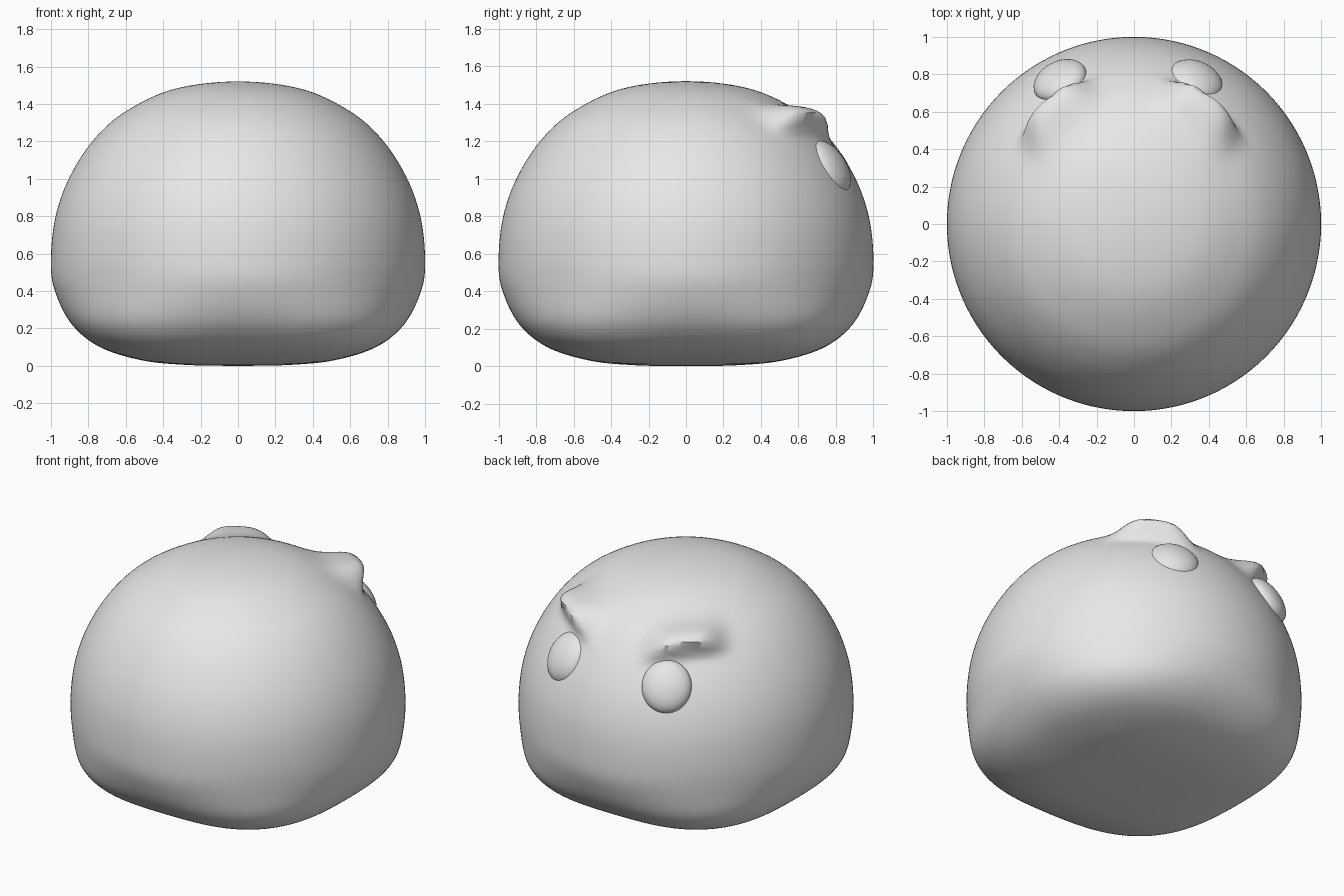
import bpy, bmesh, math
from mathutils import Vector, Matrix

cube = bpy.data.objects.get("Cube")
if cube:
    bpy.data.objects.remove(cube, do_unlink=True)

grey = bpy.data.materials.new("plain_grey")
grey.use_nodes = True
colour = (0.8, 0.8, 0.8, 1)
grey.diffuse_color = colour
grey.node_tree.nodes["Principled BSDF"].inputs["Base Color"].default_value = colour

UP = Vector((0, 0, 1))
# Body outline from the middle of the base to the crown: radius, height
PROFILE = [(0, 0), (.3, .005), (.55, .03), (.78, .1), (.92, .22), (.985, .4), (1, .58),
           (.975, .8), (.9, 1.01), (.77, 1.21), (.6, 1.36), (.34, 1.48), (0, 1.52)]
SEGMENTS, STEPS = 192, 9


def smooth_path(points):
    """Curve through the points, mirrored at both ends."""
    pts = [Vector(p) for p in points]
    first = Vector((-pts[1].x, pts[1].y))
    last = Vector((-pts[-2].x, pts[-2].y))
    pts = [first] + pts + [last]
    path = []
    for a, b, c, d in zip(pts, pts[1:], pts[2:], pts[3:]):
        for i in range(STEPS):
            t = i / STEPS
            path.append(b + t * (c - a) / 2 + t * t * (a - 2.5 * b + 2 * c - d / 2)
                        + t ** 3 * (3 * (b - c) + d - a) / 2)
    return path + [pts[-2]]


def frame(centre, lift):
    """Outward, sideways and upslope directions at a place on the body."""
    out = Vector((centre.x, centre.y, lift)).normalized()
    side = UP.cross(out).normalized()
    return out, side, out.cross(side)


def brow_push(p, side_sign):
    """Raised brow with an abrupt lower edge, lower towards the middle."""
    centre = Vector((side_sign * .39 - .03, .61, 1.25))
    out, side, upslope = frame(centre, .85)
    q = p - centre
    across = q.dot(side)
    above = q.dot(upslope) - side_sign * across * -.15
    depth = .15 if above > 0 else .04
    return out * .115 * math.exp(-(across / .21) ** 4 - (above / depth) ** 2)


def finish(bm, name, angle):
    mesh = bpy.data.meshes.new(name)
    bmesh.ops.recalc_face_normals(bm, faces=bm.faces)
    bm.to_mesh(mesh)
    bm.free()
    mesh.materials.append(grey)
    obj = bpy.data.objects.new(name, mesh)
    bpy.context.collection.objects.link(obj)
    bpy.ops.object.select_all(action="DESELECT")
    obj.select_set(True)
    bpy.context.view_layer.objects.active = obj
    bpy.ops.object.shade_smooth_by_angle(angle=math.radians(angle))


# Body: rounded dome whose base becomes softly square
bm = bmesh.new()
rings = []
path = smooth_path(PROFILE)
for r, z in path[1:-1]:
    t = max(0, 1 - z / .5)
    square = .06 * t * t * (3 - 2 * t)
    ring = []
    for i in range(SEGMENTS):
        a = math.tau * i / SEGMENTS
        rad = r * (1 - square * math.cos(4 * a))
        p = Vector((rad * math.cos(a), rad * math.sin(a), z))
        if p.y > 0 and z > .9:
            p = p + brow_push(p, 1) + brow_push(p, -1)
        ring.append(bm.verts.new(p))
    rings.append(ring)
for low, high in zip(rings, rings[1:]):
    for i in range(SEGMENTS):
        j = (i + 1) % SEGMENTS
        bm.faces.new((low[i], low[j], high[j], high[i]))
for ring, end in ((rings[0], path[0]), (rings[-1], path[-1])):
    tip = bm.verts.new((0, 0, end.y))
    for i in range(SEGMENTS):
        bm.faces.new((ring[i], ring[(i + 1) % SEGMENTS], tip))
finish(bm, "body", 50)

# Eyes: flattened ovals lying on the sloping surface under the brows
for name, sign in (("left_eye", 1), ("right_eye", -1)):
    centre = Vector((sign * .362 - .033, .765, 1.06))
    out, side, upslope = frame(centre, .5)
    axes = Matrix((side * .15, upslope * .16, out * .08)).transposed().to_4x4()
    bm = bmesh.new()
    bmesh.ops.create_uvsphere(bm, u_segments=40, v_segments=24, radius=1,
                              matrix=Matrix.Translation(centre) @ axes)
    finish(bm, name, 60)
